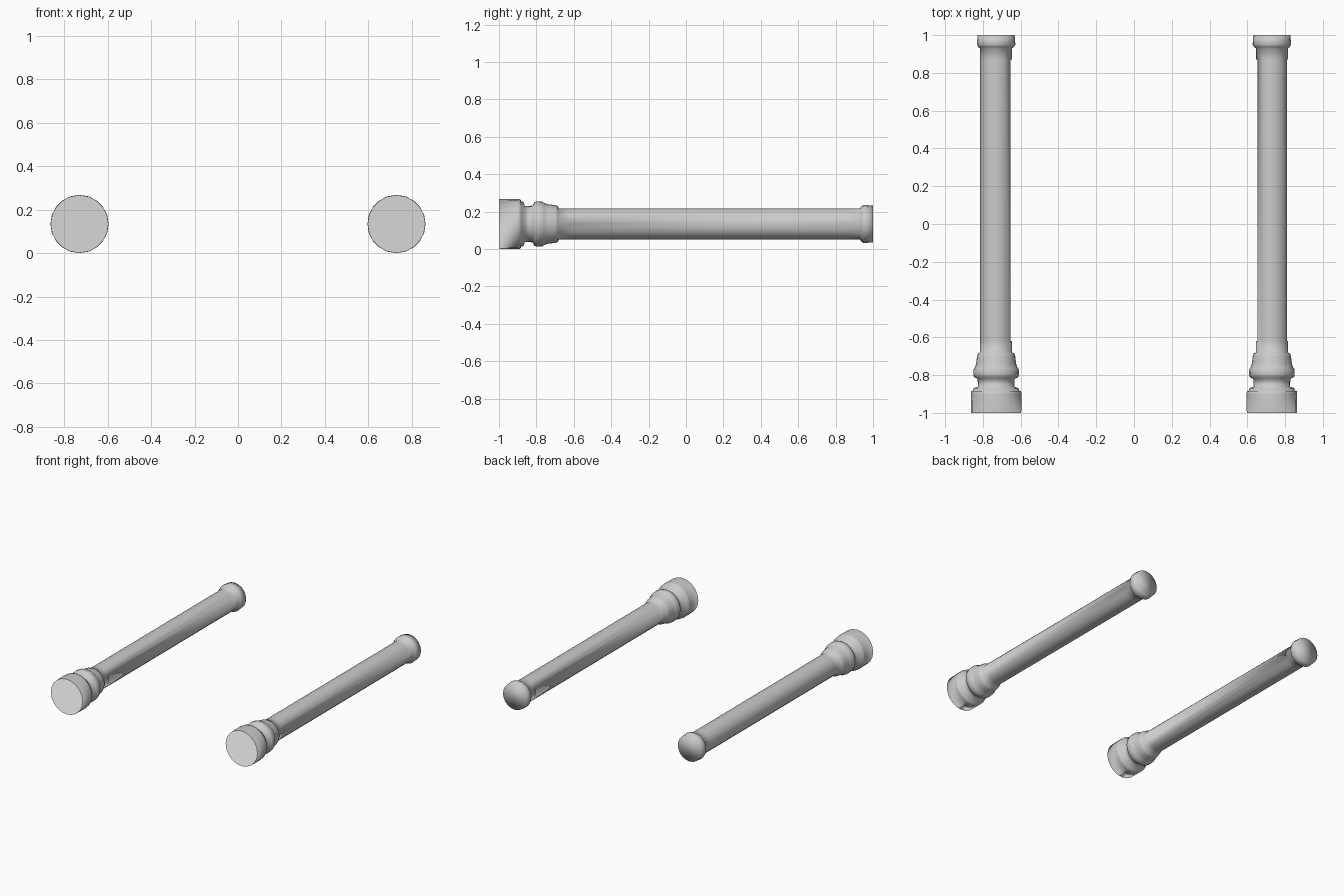
import bpy, bmesh, math

if "Cube" in bpy.data.objects:
    bpy.data.objects.remove(bpy.data.objects["Cube"])

SIDES = 20
R = 0.084
# Lathe profile along y: (y, radius, recessed panel ring?)
PROFILE = [
    (-1.00, 0.133, 0), (-0.90, 0.134, 0), (-0.885, 0.132, 0), (-0.882, 0.122, 0),
    (-0.868, 0.118, 0), (-0.862, 0.096, 0), (-0.82, 0.098, 0),
    (-0.81, 0.118, 0), (-0.795, 0.121, 0), (-0.77, 0.120, 0), (-0.758, 0.112, 0),
    (-0.74, 0.106, 0), (-0.70, 0.101, 0), (-0.685, 0.096, 0), (-0.68, R, 0),
    (-0.62, R, 0), (-0.619, R, 1), (0.87, R, 1), (0.871, R, 0),
    (0.93, R, 0), (0.937, 0.094, 0), (0.95, 0.102, 0), (1.00, 0.098, 0),
]


def column(name, cx, min_x, max_x):
    """Turned column lying along y; panel rings are flattened to min_x..max_x."""
    bm = bmesh.new()
    rings = []
    for y, r, panel in PROFILE:
        ring = []
        for i in range(SIDES):
            a = 2 * math.pi * i / SIDES
            x, z = r * math.cos(a), r * math.sin(a)
            if panel:
                x = max(min_x, min(max_x, x))
            ring.append(bm.verts.new((cx + x, y, 0.134 + z)))
        rings.append(ring)
    for a, b in zip(rings, rings[1:]):
        for i in range(SIDES):
            j = (i + 1) % SIDES
            bm.faces.new((a[i], a[j], b[j], b[i]))
    # End caps: inset on the foot gives the flat centre disc
    foot = bm.faces.new(rings[0])
    bm.faces.new(rings[-1])
    bmesh.ops.inset_region(bm, faces=[foot], thickness=0.035)
    bmesh.ops.recalc_face_normals(bm, faces=bm.faces[:])
    for f in bm.faces:
        f.smooth = True
    mesh = bpy.data.meshes.new(name)
    bm.to_mesh(mesh)
    bm.free()
    obj = bpy.data.objects.new(name, mesh)
    bpy.context.collection.objects.link(obj)
    return obj


# Pair of columns with recessed flats on the facing sides
column("left_column", -0.73, -R, 0.075)
column("right_column", 0.73, -0.075, 0.079)
